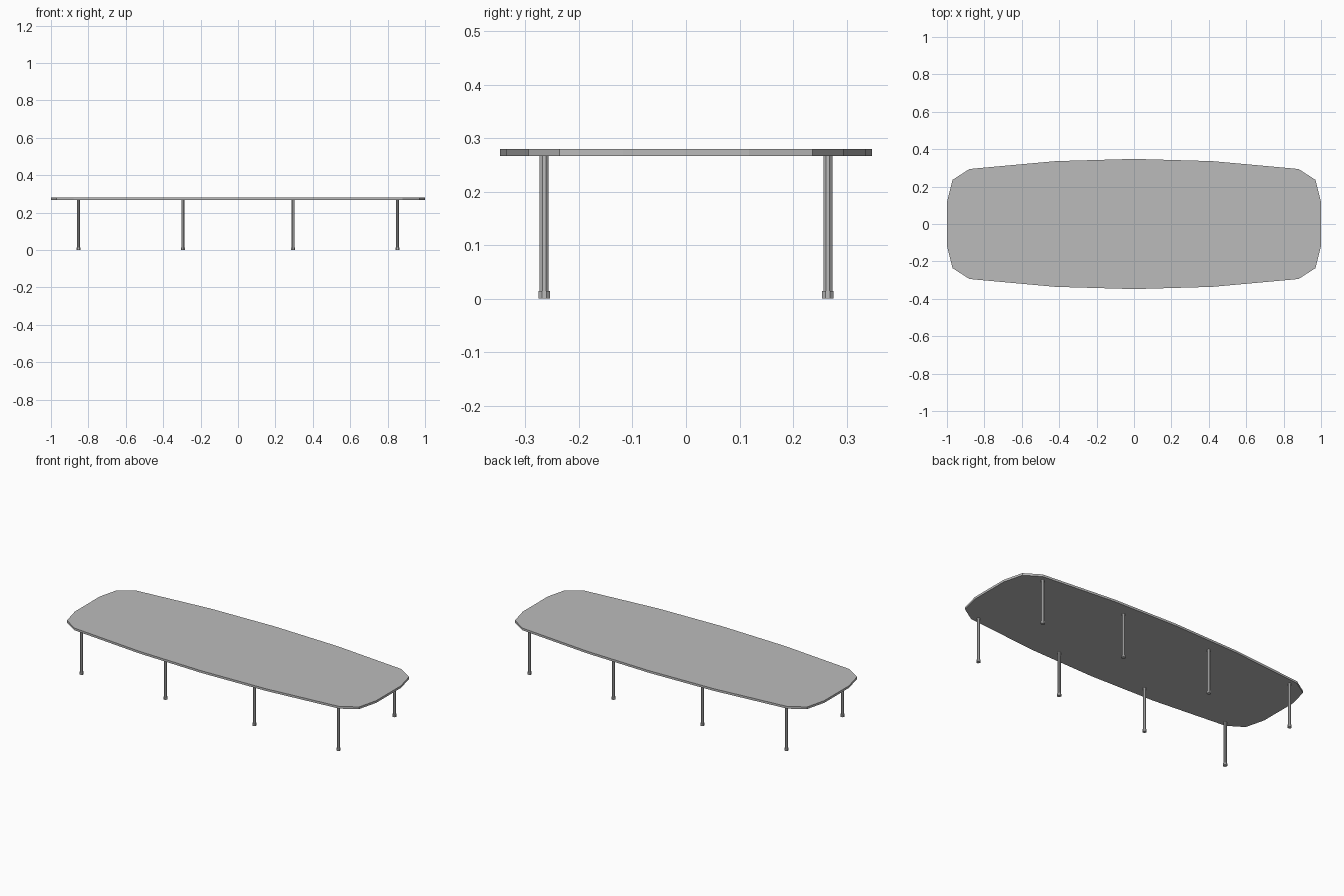
import bpy, bmesh
from math import pi
from mathutils import Matrix

cube = bpy.data.objects.get("Cube")
if cube:
    bpy.data.objects.remove(cube, do_unlink=True)

# Single neutral grey
GREY = (0.5, 0.5, 0.5, 1)
grey = bpy.data.materials.new("neutral_grey")
grey.use_nodes = True
grey.diffuse_color = GREY
grey.node_tree.nodes["Principled BSDF"].inputs["Base Color"].default_value = GREY

TOP, UNDER = 0.28, 0.267


def finish(name, bm):
    bmesh.ops.recalc_face_normals(bm, faces=bm.faces)
    mesh = bpy.data.meshes.new(name)
    bm.to_mesh(mesh)
    bm.free()
    mesh.materials.append(grey)
    obj = bpy.data.objects.new(name, mesh)
    bpy.context.collection.objects.link(obj)


def add_tube(bm, radius, z0, z1):
    place = Matrix.Translation((0, 0, (z0 + z1) / 2)) @ Matrix.Rotation(pi / 8, 4, "Z")
    bmesh.ops.create_cone(bm, cap_ends=True, segments=8, radius1=radius,
                          radius2=radius, depth=z1 - z0, matrix=place)


# Tabletop: quarter outline mirrored into a bowed, chamfered slab
quarter = [(1, 0.118), (0.97, 0.236), (0.88, 0.294), (0.42, 0.336), (0, 0.348)]
half = quarter + [(-x, y) for x, y in quarter[-2::-1]]
outline = half + [(x, -y) for x, y in reversed(half)]
bm = bmesh.new()
slab = bm.faces.new([bm.verts.new((x, y, UNDER)) for x, y in outline])
side = bmesh.ops.extrude_face_region(bm, geom=[slab], use_keep_orig=True)
rim = [v for v in side["geom"] if isinstance(v, bmesh.types.BMVert)]
bmesh.ops.translate(bm, verts=rim, vec=(0, 0, TOP - UNDER))
finish("tabletop", bm)

# Eight slim legs, each with a wider foot
for row, y in (("front", -0.265), ("back", 0.265)):
    for place, x in (("outer_right", -0.853), ("inner_right", -0.295),
                     ("inner_left", 0.295), ("outer_left", 0.853)):
        for part, radius, z0, z1 in (("leg", 0.009, 0.014, UNDER),
                                     ("foot", 0.0118, 0, 0.014)):
            bm = bmesh.new()
            add_tube(bm, radius, z0, z1)
            bmesh.ops.translate(bm, verts=bm.verts, vec=(x, y, 0))
            finish(f"{row}_{place}_{part}", bm)
